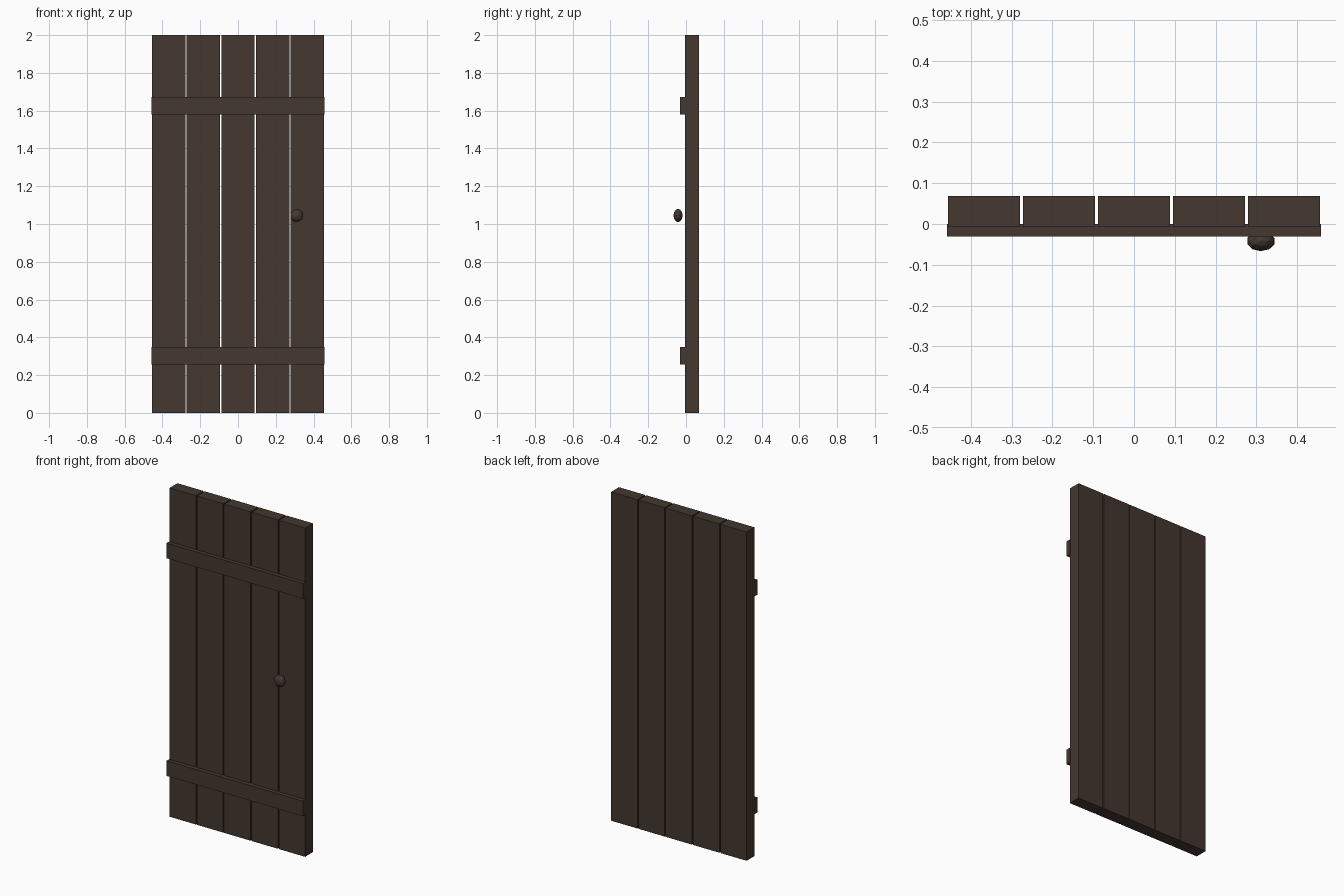
import bpy

cube = bpy.data.objects.get("Cube")
if cube:
    bpy.data.objects.remove(cube, do_unlink=True)


def make_material(name, colour):
    mat = bpy.data.materials.new(name)
    mat.use_nodes = True
    mat.diffuse_color = colour
    mat.node_tree.nodes["Principled BSDF"].inputs["Base Color"].default_value = colour
    return mat


wood = make_material("dark brown wood", (0.058, 0.038, 0.029, 1))


def box(name, low, high, mat):
    """Box between two opposite corners."""
    centre = [(a + b) / 2 for a, b in zip(low, high)]
    bpy.ops.mesh.primitive_cube_add(size=1, location=centre)
    obj = bpy.context.object
    obj.name = name
    for v in obj.data.vertices:
        v.co = [c * (b - a) for c, a, b in zip(v.co, low, high)]
    obj.data.materials.append(mat)
    return obj


# Five upright planks with narrow gaps
HALF, WIDTH, COUNT = 0.456, 0.177, 5
pitch = (2 * HALF - WIDTH) / (COUNT - 1)
for i in range(COUNT):
    x = -HALF + i * pitch
    box(f"plank_{i + 1}", (x, -0.006, 0), (x + WIDTH, 0.069, 2), wood)

# Two cross battens on the front, let slightly into the planks
for name, z in (("lower_batten", 0.257), ("upper_batten", 1.581)):
    box(name, (-0.459, -0.031, z), (0.459, 0, z + 0.092), wood)

# Faceted, flattened door knob
bpy.ops.mesh.primitive_ico_sphere_add(subdivisions=2, radius=0.035, location=(0.311, -0.042, 1.045))
knob = bpy.context.object
knob.name = "door_knob"
for v in knob.data.vertices:
    v.co.y *= 0.7
knob.data.materials.append(wood)
